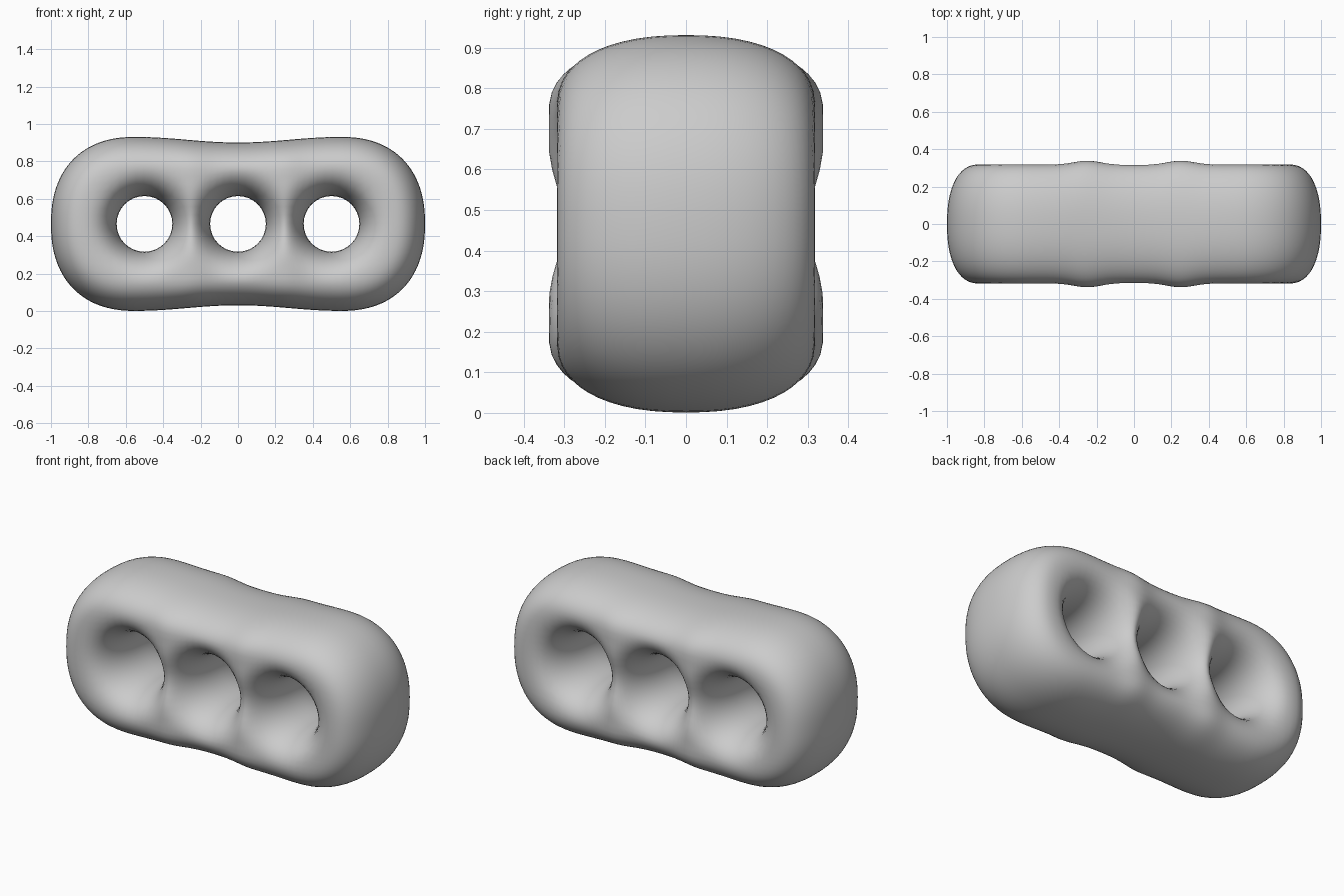
import bpy, bmesh, math
from mathutils import Vector

if "Cube" in bpy.data.objects:
    bpy.data.objects.remove(bpy.data.objects["Cube"])

N = 2.3            # roundness of the tube section
R = 0.17           # tube half width
ZC = 0.466         # height of the hole centres
HOLES = (-0.5, 0.0, 0.5)


def field(x, y, z):
    """Negative inside the body, zero on its skin."""
    ax, dz = abs(x), abs(z - ZC)
    # waisted, rounded outline
    zh = 0.45 - 0.015 * math.cos(math.pi * min(ax, 0.55) / 0.55)
    rho = ((max(ax - 0.55, 0) / 0.45) ** N + (dz / zh) ** N) ** (1 / N)
    dists = [(1 - rho) * 0.45]
    # round holes
    dists += [math.hypot(x - h, dz) - 0.149 for h in HOLES]
    p = 1.0
    for d in dists:
        p *= 1 - max(0.0, 1 - d / R) ** N
    # slightly thicker at the webs between holes
    half = 0.318 + 0.02 * math.exp(-((ax - 0.25) / 0.1) ** 2)
    return (abs(y) / half) ** N - p


def project(co, steps):
    e = 1e-4
    for _ in range(steps):
        f = field(*co)
        g = Vector([(field(*(co + a)) - field(*(co - a))) / (2 * e)
                    for a in (Vector((e, 0, 0)), Vector((0, e, 0)), Vector((0, 0, e)))])
        if g.length < 1e-6:
            break
        step = g * (-f / g.length_squared)
        if step.length > 0.04:
            step *= 0.04 / step.length
        co = co + step
    return co


# Block cage: a 7 x 3 slab with three cells left open
xs = [-1.06, -0.67, -0.33, -0.17, 0.17, 0.33, 0.67, 1.06]
zs = [-0.06, 0.30, 0.635, 0.99]
ys = [-0.36, 0.0, 0.36]
bm = bmesh.new()
grid = {(i, j, k): bm.verts.new((x, y, z))
        for i, x in enumerate(xs) for j, y in enumerate(ys) for k, z in enumerate(zs)}


def solid(i, k):
    return 0 <= i < 7 and 0 <= k < 3 and not (k == 1 and i in (1, 3, 5))


for i in range(7):
    for k in range(3):
        if not solid(i, k):
            continue
        ring = [(i, k), (i + 1, k), (i + 1, k + 1), (i, k + 1)]
        for j in (0, 2):
            bm.faces.new([grid[a, j, c] for a, c in ring])
        nbrs = [(i, k - 1), (i + 1, k), (i, k + 1), (i - 1, k)]
        for s, nb in enumerate(nbrs):
            if not solid(*nb):
                (a, c), (b, d) = ring[s], ring[(s + 1) % 4]
                for j in (0, 1):
                    bm.faces.new([grid[a, j, c], grid[b, j, d],
                                  grid[b, j + 1, d], grid[a, j + 1, c]])
bmesh.ops.delete(bm, geom=[v for v in bm.verts if not v.link_faces], context='VERTS')
bmesh.ops.recalc_face_normals(bm, faces=bm.faces)
mesh = bpy.data.meshes.new("three_hole_body")
bm.to_mesh(mesh)
bm.free()
body = bpy.data.objects.new("three_hole_body", mesh)
bpy.context.collection.objects.link(body)
bpy.context.view_layer.objects.active = body
body.select_set(True)

# Subdivide the cage into a soft form
sub = body.modifiers.new("soften", 'SUBSURF')
sub.levels = 3
bpy.ops.object.modifier_apply(modifier=sub.name)

# Fit it to the final shape, relaxing between passes
bm = bmesh.new()
bm.from_mesh(mesh)
for steps in (8, 3, 3, 6):
    for v in bm.verts:
        v.co = project(v.co, steps)
    if steps != 6:
        for _ in range(2):
            bmesh.ops.smooth_vert(bm, verts=bm.verts, factor=0.5,
                                  use_axis_x=True, use_axis_y=True, use_axis_z=True)
bmesh.ops.recalc_face_normals(bm, faces=bm.faces)
bm.to_mesh(mesh)
bm.free()
bpy.ops.object.shade_smooth()
